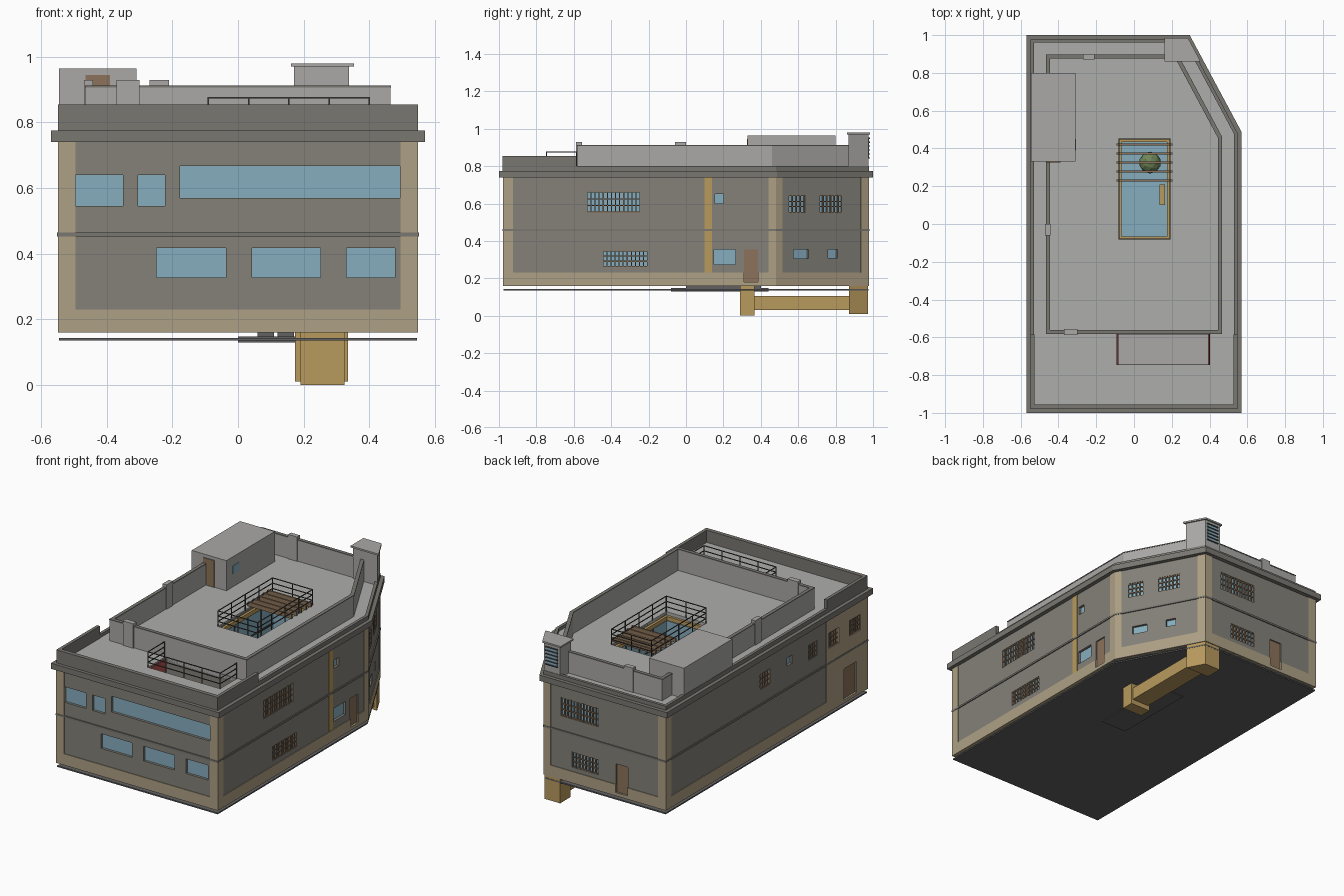
import bpy, bmesh, math
from mathutils import Vector

if "Cube" in bpy.data.objects:
    bpy.data.objects.remove(bpy.data.objects["Cube"])

COL = dict(wall=(.23, .22, .19), beige=(.42, .35, .23), ochre=(.48, .32, .11), glass=(.24, .42, .52),
           wood=(.26, .17, .10), dark=(.07, .07, .065), trim=(.19, .185, .165), light=(.40, .395, .38),
           roof=(.42, .42, .41), base=(.12, .12, .12), red=(.45, .08, .07), green=(.16, .24, .10))
MATS, PARTS = {}, {}
for k, c in COL.items():
    MATS[k] = bpy.data.materials.new(k)
    MATS[k].diffuse_color = (*c, 1)


def part(name, mat):
    if name not in PARTS:
        PARTS[name] = (bmesh.new(), mat)
    return PARTS[name][0]


def prism(name, mat, pts, z0, z1):
    bm = part(name, mat)
    a = [bm.verts.new((x, y, z0)) for x, y in pts]
    b = [bm.verts.new((x, y, z1)) for x, y in pts]
    bm.faces.new(a[::-1])
    bm.faces.new(b)
    for i in range(len(pts)):
        j = (i + 1) % len(pts)
        bm.faces.new((a[i], a[j], b[j], b[i]))


def box(name, mat, x0, x1, y0, y1, z0, z1):
    prism(name, mat, [(x0, y0), (x1, y0), (x1, y1), (x0, y1)], z0, z1)


def ring(name, mat, outer, inner, z0, z1):
    bm = part(name, mat)
    L = [[bm.verts.new((x, y, z)) for x, y in p] for p, z in
         ((outer, z0), (outer, z1), (inner, z1), (inner, z0))]
    for k in range(4):
        p, q = L[k], L[(k + 1) % 4]
        for i in range(len(outer)):
            j = (i + 1) % len(outer)
            bm.faces.new((p[i], p[j], q[j], q[i]))


# footprint with one chamfered rear corner, offset outward by d
def chamfer_x(y, d):
    return (.707 + d - .472 * y) / .8816


def plan(d, front=None):
    X, Y = .545 + d, .975 + d
    f = -Y if front is None else front
    return [(-X, f), (X, f), (X, (.707 + d - .8816 * X) / .472), (chamfer_x(Y, d), Y), (-X, Y)]


# facades: origin, direction along the wall, outward normal
FACE = dict(front=((0, -.975), (1, 0), (0, -1)), right=((.545, 0), (0, 1), (1, 0)),
            cham=((.545, .48), (-.472, .8816), (.8816, .472)),
            back=((0, .975), (1, 0), (0, 1)), left=((-.545, 0), (0, 1), (-1, 0)))


def on_wall(name, mat, face, u0, u1, z0, z1, d0, d1):
    o, u, n = (Vector(v) for v in FACE[face])
    prism(name, mat, [tuple(o + u * a + n * d) for a, d in
                      ((u0, d0), (u1, d0), (u1, d1), (u0, d1))], z0, z1)


def opening(face, u0, u1, z0, z1, kind='glass'):
    on_wall('cutter', 'dark', face, u0, u1, z0, z1, -.02, .05)
    if kind == 'door':
        on_wall('doors', 'wood', face, u0, u1, z0, z1, -.03, -.008)
        return
    on_wall('window_panes', 'glass', face, u0, u1, z0, z1, -.03, -.015)
    if kind == 'grille':
        n = max(4, round((u1 - u0) / .022))
        for i in range(n + 1):
            c = u0 + (u1 - u0) * i / n
            on_wall('window_grilles', 'wood', face, c - .003, c + .003, z0, z1, -.01, -.002)
        for t in (.03, .35, .65, .97):
            c = z0 + (z1 - z0) * t
            on_wall('window_grilles', 'wood', face, u0, u1, c - .003, c + .003, -.009, -.003)


def cu(y):
    return (y - .48) / .8816


# main body
prism('walls', 'wall', plan(0), .16, .745)
prism('plinth', 'beige', plan(.004), .16, .23)
box('side_cladding', 'beige', -.549, -.52, -.978, -.58, .16, .745)
prism('cornice', 'trim', plan(.025), .74, .775)
prism('roof_deck', 'roof', plan(-.01), .76, .78)
ring('string_course', 'trim', plan(.006), plan(-.01), .453, .464)
prism('base_slab', 'base', plan(0), .135, .143)

# openings
for u0, u1, z0, z1 in ((-.497, -.35, .545, .64), (-.305, -.222, .545, .64), (-.177, .494, .57, .667),
                       (-.248, -.037, .328, .418), (.042, .252, .328, .418), (.33, .478, .328, .418)):
    opening('front', u0, u1, z0, z1)
opening('right', -.53, -.245, .55, .665, 'grille')
opening('right', -.445, -.205, .26, .35, 'grille')
opening('right', .155, .20, .60, .65)
opening('right', .15, .265, .275, .355)
opening('right', .31, .385, .18, .355, 'door')
opening('cham', cu(.55), cu(.635), .55, .645, 'grille')
opening('cham', cu(.715), cu(.835), .55, .645, 'grille')
opening('cham', cu(.575), cu(.655), .305, .355)
opening('cham', cu(.76), cu(.81), .31, .355)
opening('back', -.09, .165, .55, .665, 'grille')
opening('back', -.09, .09, .255, .35, 'grille')
opening('back', -.288, -.207, .18, .355, 'door')
for u0, u1 in ((-.035, .06), (-.49, -.41), (-.70, -.605), (-.91, -.80)):
    opening('left', u0, u1, .55, .645, 'grille')
opening('left', -.25, -.20, .595, .645)
opening('left', -.87, -.75, .18, .37, 'door')

# corner pilasters
for f, a, b in (('front', -.549, -.495), ('front', .495, .549), ('right', -.978, -.925),
                ('right', .44, .482), ('cham', 0, .04), ('cham', .515, .56), ('back', .235, .281),
                ('back', -.549, -.495), ('left', .925, .978)):
    on_wall('pilasters', 'beige', f, a, b, .16, .745, -.01, .004)
on_wall('wall_strip', 'ochre', 'right', .10, .14, .23, .74, -.01, .002)

# courtyard and terrace light well
box('cutter', 'dark', -.08, .19, -.08, .45, .2, .9)
box('cutter', 'dark', -.09, .40, -.745, -.585, .47, .9)
box('courtyard_glazing', 'glass', -.08, -.07, -.07, .45, .2, .73)
box('courtyard_glazing', 'glass', .18, .19, -.07, .45, .2, .73)
box('courtyard_glazing', 'glass', -.07, .18, .44, .45, .2, .73)
box('courtyard_glazing', 'glass', -.07, .18, -.08, -.07, .2, .73)
ring('courtyard_edge', 'ochre', [(-.08, -.08), (.19, -.08), (.19, .45), (-.08, .45)],
     [(-.065, -.065), (.175, -.065), (.175, .435), (-.065, .435)], .735, .76)
for z in (.33, .47, .60):
    for x in (-.07, .177):
        box('courtyard_mullions', 'dark', x, x + .004, -.07, .44, z, z + .01)
for y in (.06, .19, .32):
    for x in (-.07, .177):
        box('courtyard_mullions', 'dark', x, x + .004, y, y + .008, .2, .73)
box('courtyard_floor', 'glass', -.07, .18, -.07, .44, .195, .205)
box('courtyard_bench', 'ochre', .135, .165, .10, .21, .205, .26)
box('tree_trunk', 'wood', .078, .092, .318, .332, .205, .42)
bmesh.ops.create_icosphere(part('tree_crown', 'green'), subdivisions=2, radius=.058)
for v in part('tree_crown', 'green').verts:
    v.co += Vector((.085, .325, .45))
box('well_floor', 'light', -.09, .40, -.745, -.585, .465, .475)
for x in (-.09, .393):
    box('well_sides', 'red', x, x + .007, -.745, -.585, .475, .77)

# pergola beams
for i in range(5):
    y = .23 + i * .0475
    box('pergola_beams', 'wood', -.092, .205, y - .005, y + .005, .785, .81)


# railings
def railing(pts, z0, h):
    t = .0022
    for (xa, ya), (xb, yb) in zip(pts, pts[1:]):
        for f in (.35, .68, 1):
            z = z0 + h * f
            box('railings', 'dark', min(xa, xb) - t, max(xa, xb) + t,
                min(ya, yb) - t, max(ya, yb) + t, z - t, z + t)
        n = max(1, round(math.hypot(xb - xa, yb - ya) / .13))
        for i in range(n + 1):
            x, y = xa + (xb - xa) * i / n, ya + (yb - ya) * i / n
            box('railings', 'dark', x - t, x + t, y - t, y + t, z0, z0 + h)


railing([(-.08, -.08), (.19, -.08), (.19, .45), (-.08, .45), (-.08, -.08)], .775, .1)
railing([(-.09, -.585), (-.09, -.745), (.40, -.745), (.40, -.585)], .775, .1)

# roof parapets
ring('roof_curb', 'trim', plan(.003), plan(-.015), .77, .80)
box('terrace_parapet', 'trim', -.548, .548, -.98, -.955, .77, .855)
for s in (-.548, .528):
    box('terrace_parapet', 'trim', s, s + .02, -.955, -.585, .77, .855)
ring('upper_parapet', 'light', plan(-.08, -.58), plan(-.098, -.562), .77, .907)
ring('parapet_cap', 'trim', plan(-.078, -.582), plan(-.1, -.56), .907, .913)
box('parapet_gates', 'light', -.37, -.30, -.588, -.556, .775, .93)
box('parapet_gates', 'light', -.27, -.21, .872, .90, .775, .93)
box('parapet_gates', 'light', -.47, -.442, -.06, 0, .775, .93)

# stair hut
box('stair_hut', 'light', -.546, -.31, .33, .80, .77, .965)
box('hut_door', 'wood', -.465, -.39, .326, .34, .78, .945)
box('hut_window', 'glass', -.32, -.306, .39, .45, .86, .91)

# vent tower and the duct below it
def tower(name, mat, d, z0, z1):
    prism(name, mat, [(.172 - d, .87 - d), (chamfer_x(.87 - d, d), .87 - d),
                      (chamfer_x(.975 + d, d), .975 + d), (.172 - d, .975 + d)], z0, z1)


tower('vent_tower', 'light', .001, .745, .97)
tower('vent_cap', 'light', .01, .97, .98)
on_wall('vent_opening', 'glass', 'back', .19, .265, .84, .95, 0, .003)
for i in range(6):
    z = .84 + i * .0212
    on_wall('vent_louvres', 'dark', 'back', .187, .268, z, z + .006, 0, .008)
tower('duct_shaft', 'ochre', -.001, .01, .165)
box('duct_run', 'ochre', .20, .315, .36, .88, .03, .105)
box('duct_riser', 'ochre', .19, .325, .29, .365, 0, .165)
box('courtyard_pit', 'base', 0, .175, -.08, .44, .13, .148)
for x in (.06, .12):
    box('courtyard_pit', 'base', x, x + .05, 0, .4, .145, .165)

# build objects
objs = {}
for name, (bm, mat) in PARTS.items():
    bmesh.ops.recalc_face_normals(bm, faces=bm.faces)
    me = bpy.data.meshes.new(name)
    bm.to_mesh(me)
    bm.free()
    me.materials.append(MATS[mat])
    objs[name] = bpy.data.objects.new(name, me)
    bpy.context.collection.objects.link(objs[name])
cut = objs['cutter']
cut.hide_render = True
cut.hide_viewport = True
for n in ('walls', 'plinth', 'side_cladding', 'cornice', 'roof_deck'):
    m = objs[n].modifiers.new('openings', 'BOOLEAN')
    m.operation, m.solver, m.object = 'DIFFERENCE', 'EXACT', cut

for m in bpy.data.materials:
    if m.users and not m.is_grease_pencil:
        m.use_nodes = True
        m.node_tree.nodes["Principled BSDF"].inputs["Base Color"].default_value = m.diffuse_color
